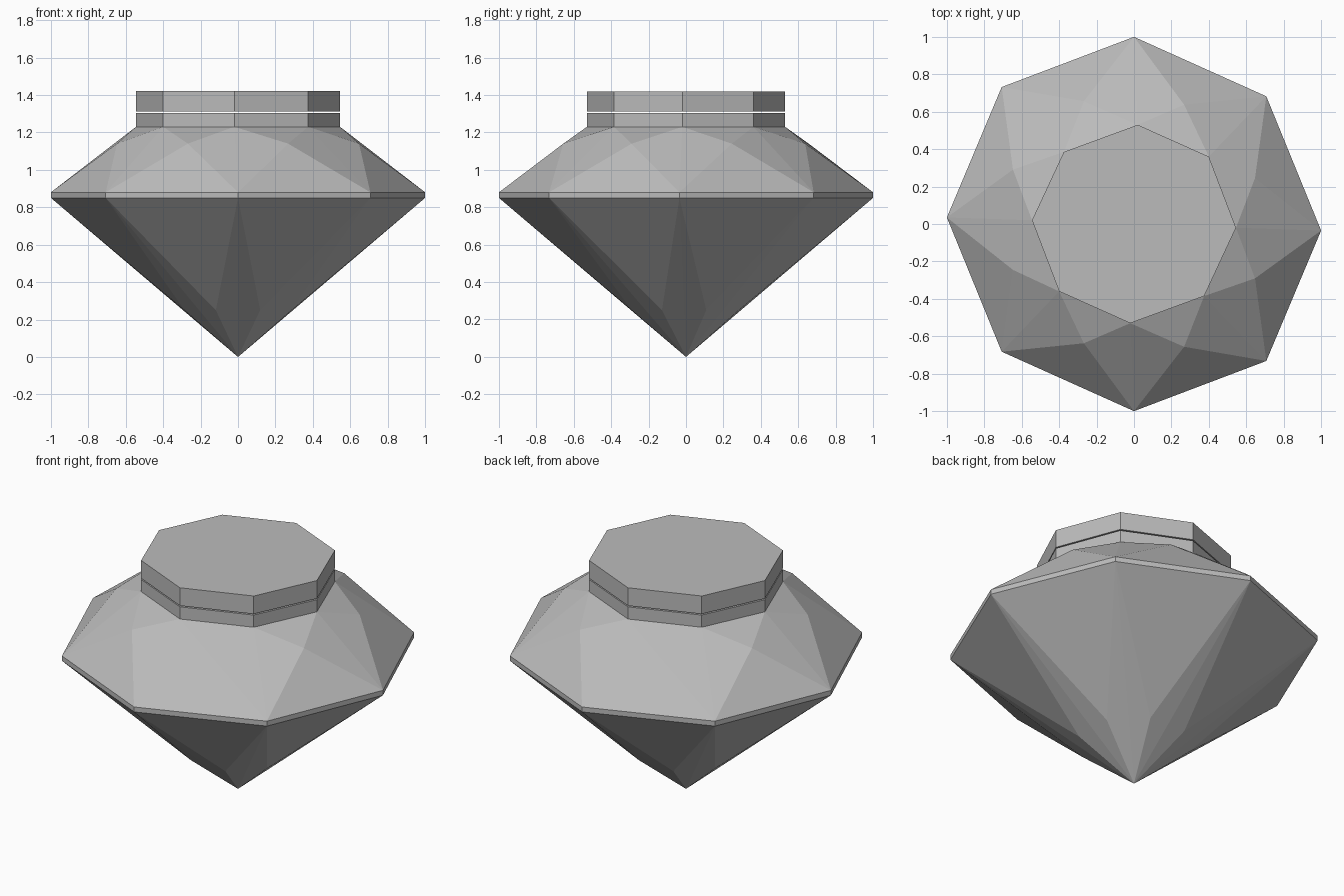
import bpy, bmesh
from math import sin, cos, radians

cube = bpy.data.objects.get("Cube")
if cube:
    bpy.data.objects.remove(cube, do_unlink=True)

GREY = (0.5, 0.5, 0.5, 1.0)
mat = bpy.data.materials.new("gem grey")
mat.use_nodes = True
mat.diffuse_color = GREY
mat.node_tree.nodes["Principled BSDF"].inputs["Base Color"].default_value = GREY

N = 8
SKEW = 0.035


def ring(radius, offset=0.0):
    """Slightly skewed octagon outline."""
    pts = []
    for i in range(N):
        a = radians(45 * (i + offset))
        x, y = radius * cos(a), radius * sin(a)
        pts.append((x, y - SKEW * x))
    return pts


# Uneven table outline: half of it, repeated by a half turn
half = [(0.545, -0.02), (0.4, 0.36), (0.02, 0.53), (-0.375, 0.385)]
table = half + [(-x, -y) for x, y in half]


def verts(bm, outline, z):
    return [bm.verts.new((x, y, z)) for x, y in outline]


def walls(bm, low, high):
    for i in range(N):
        j = (i + 1) % N
        bm.faces.new((low[i], low[j], high[j], high[i]))


def finish(bm, name):
    bmesh.ops.recalc_face_normals(bm, faces=bm.faces[:])
    mesh = bpy.data.meshes.new(name)
    bm.to_mesh(mesh)
    bm.free()
    mesh.materials.append(mat)
    obj = bpy.data.objects.new(name, mesh)
    bpy.context.collection.objects.link(obj)
    return obj


# Faceted body: pavilion, girdle, crown and collar
bm = bmesh.new()
culet = bm.verts.new((0, 0, 0))
lower = verts(bm, ring(0.31, 0.5), 0.25)
girdle_low = verts(bm, ring(1.0), 0.85)
girdle_high = verts(bm, ring(1.0), 0.88)
star = verts(bm, ring(0.70, 0.5), 1.14)
collar_low = verts(bm, table, 1.23)
collar_high = verts(bm, table, 1.304)

for i in range(N):
    j = (i + 1) % N
    # pavilion: long triangles and kites split down their middle
    bm.faces.new((girdle_low[i], girdle_low[j], lower[i]))
    bm.faces.new((culet, lower[i - 1], girdle_low[i]))
    bm.faces.new((culet, girdle_low[i], lower[i]))
    # crown: girdle triangles, star triangles and split kites
    bm.faces.new((girdle_high[i], girdle_high[j], star[i]))
    bm.faces.new((collar_low[i], star[i], collar_low[j]))
    bm.faces.new((girdle_high[i], star[i], collar_low[i]))
    bm.faces.new((girdle_high[i], collar_low[i], star[i - 1]))
walls(bm, girdle_low, girdle_high)
walls(bm, collar_low, collar_high)
bm.faces.new(collar_high)
finish(bm, "gem_body")

# Cap slab, set off from the collar by a hairline gap
bm = bmesh.new()
cap_low = verts(bm, table, 1.311)
cap_high = verts(bm, table, 1.42)
walls(bm, cap_low, cap_high)
bm.faces.new(cap_low[::-1])
bm.faces.new(cap_high)
finish(bm, "gem_cap")
